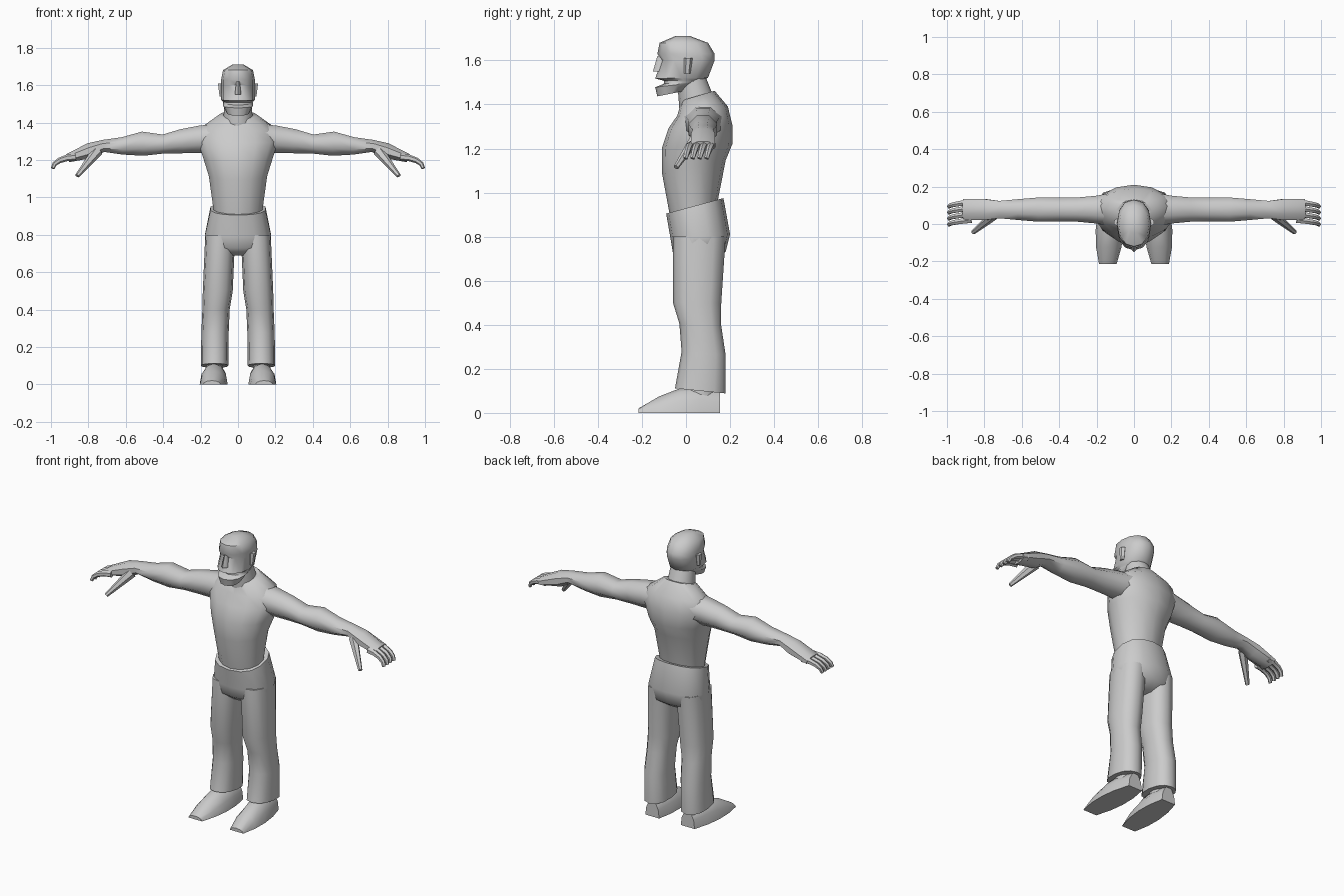
import bpy
import bmesh
from math import sin, cos, pi, radians
from mathutils import Vector

cube = bpy.data.objects.get("Cube")
if cube:
    bpy.data.objects.remove(cube, do_unlink=True)

tone = (0.6, 0.6, 0.6, 1)
grey = bpy.data.materials.new("plain grey")
grey.use_nodes = True
grey.diffuse_color = tone
grey.node_tree.nodes["Principled BSDF"].inputs["Base Color"].default_value = tone


def loft(name, rings):
    """Skin a list of equal point rings, cap both ends and shade smoothly."""
    bm = bmesh.new()
    loops = [[bm.verts.new(point) for point in ring] for ring in rings]
    for lower, upper in zip(loops, loops[1:]):
        for i in range(len(lower)):
            bm.faces.new((lower[i - 1], lower[i], upper[i], upper[i - 1]))
    bm.faces.new(loops[0])
    bm.faces.new(loops[-1])
    bmesh.ops.recalc_face_normals(bm, faces=bm.faces)
    mesh = bpy.data.meshes.new(name)
    bm.to_mesh(mesh)
    bm.free()
    mesh.materials.append(grey)
    obj = bpy.data.objects.new(name, mesh)
    bpy.context.collection.objects.link(obj)
    bpy.ops.object.select_all(action='DESELECT')
    bpy.context.view_layer.objects.active = obj
    obj.select_set(True)
    bpy.ops.object.shade_smooth_by_angle(angle=radians(50))


def rounded(value, power):
    """Raise to a power but keep the sign, to square off an ellipse."""
    return abs(value) ** power * (1 if value > 0 else -1)


def column(name, rings, count=12, power=1.0, side=1,
           centre=lambda t: 0, tilt=lambda t: 0):
    """Upright loft; each ring is height, front y, back y and half width."""
    loops = []
    for k, (height, front, back, half_width) in enumerate(rings):
        t = k / (len(rings) - 1)
        middle, half_depth = (front + back) / 2, (back - front) / 2
        loop = []
        for i in range(count):
            angle = 2 * pi * i / count
            across = half_width * rounded(sin(angle), power)
            along = half_depth * rounded(cos(angle), power)
            loop.append((side * (centre(t) + across), middle + along,
                         height + tilt(t) * along))
        loops.append(loop)
    loft(name, loops)


def limb(name, path, radii, side, count):
    """Loft along a path; each pair of radii is breadth and thickness."""
    points = [Vector(point) for point in path]
    loops = []
    for k, (point, (breadth, thickness)) in enumerate(zip(points, radii)):
        heading = points[min(k + 1, len(points) - 1)] - points[max(k - 1, 0)]
        heading.normalize()
        up = heading.cross(Vector((0, 1, 0))).normalized()
        sideways = up.cross(heading)
        loop = []
        for i in range(count):
            angle = 2 * pi * (i + 0.5) / count
            place = point + sideways * breadth * cos(angle) + up * thickness * sin(angle)
            loop.append((place.x * side, place.y, place.z))
        loops.append(loop)
    loft(name, loops)


# Shirt from the waist over the chest to the sloping shoulders
column("torso", [
    (.91, -.07, .14, .13), (1.12, -.11, .18, .16), (1.21, -.11, .21, .19),
    (1.3, -.08, .21, .22), (1.37, -.04, .19, .2), (1.44, -.02, .13, .1),
], count=14, tilt=lambda t: 0.3 * abs(2 * t - 1))
column("neck", [(1.4, -.03, .13, .08), (1.53, -.04, .08, .07)], tilt=lambda t: 0.3)

# Head with a heavy jaw, a notch for the open mouth and a jutting brow
column("head", [
    (1.45, -.13, 0, .06), (1.49, -.14, .06, .08), (1.5, -.1, .07, .08),
    (1.51, -.1, .08, .08), (1.52, -.14, .1, .09), (1.6, -.11, .13, .09),
    (1.63, -.13, .13, .09), (1.68, -.12, .1, .08), (1.71, -.05, .02, .03),
], power=0.9, tilt=lambda t: 0.2 * (1 - t) ** 4)
column("nose", [(1.55, -.15, -.09, .02), (1.62, -.13, -.09, .01)], count=6)

# Trouser seat with the waistband higher at the back
column("trouser_seat", [
    (.69, -.01, .12, .1), (.73, -.06, .18, .17),
    (.8, -.07, .2, .18), (.94, -.09, .17, .15),
], count=14, power=0.85, tilt=lambda t: 0.27 * t ** 3)


def shoe_section(t, side):
    """Half-round slice with a flat sole; t runs from heel to toe."""
    half_width = 0.075 * sin(pi * (0.15 + 0.7 * t)) ** 0.6
    height = 0.12 * cos(2 * abs(t - 0.3))
    return [(side * (0.12 + 0.02 * t - half_width * cos(pi * i / 6)),
             0.155 - 0.37 * t, height * sin(pi * i / 6)) for i in range(7)]


def finger_point(t, base):
    """Point on a quarter-circle curl; t runs from knuckle to tip."""
    bend = t * pi / 2
    return (0.87 + 0.12 * sin(bend), base - 0.025 * t, 1.155 + 0.06 * cos(bend))


# Sections from the shoulder to the knuckles: x, z, breadth, thickness
arm = [(.1, 1.32, .1, .08), (.2, 1.31, .08, .08), (.3, 1.3, .07, .07),
       (.4, 1.285, .07, .055), (.51, 1.287, .07, .07), (.62, 1.275, .06, .05),
       (.72, 1.275, .05, .035), (.79, 1.25, .06, .045), (.91, 1.21, .06, .025)]
steps = [i / 4 for i in range(5)]

for side, label in ((1, "left_"), (-1, "right_")):
    # Leg with a flared hem, ankle and shoe
    column(label + "trouser_leg", [
        (.1, -.05, .18, .073), (.27, -.02, .18, .073), (.4, -.03, .16, .073),
        (.5, -.06, .16, .08), (.8, -.06, .18, .08),
    ], power=0.85, side=side, centre=lambda t: 0.125 - 0.03 * t * t,
        tilt=lambda t: 0.1 * (t - 1))
    column(label + "ankle", [(z, 0, .13, .045) for z in (.07, .16)],
           side=side, centre=lambda t: 0.125)
    loft(label + "shoe", [shoe_section(t, side) for t in steps])

    column(label + "ear", [(1.54, -.01, .02, .01), (1.61, -.01, .03, .02)],
           count=6, side=side, centre=lambda t: 0.09)

    # Arm and palm, then a tapering thumb and curled fingers
    limb(label + "arm", [(x, 0.077, z) for x, z, *_ in arm],
         [section[2:] for section in arm], side, count=8)
    root, tip = Vector((.75, .045, 1.25)), Vector((.86, -.045, 1.115))
    limb(label + "thumb", [root.lerp(tip, t) for t in steps],
         [(0.024 - 0.012 * t, 0.03 - 0.018 * t) for t in steps], side, count=6)
    for i, finger in enumerate(("index", "middle", "ring", "little")):
        limb(label + finger + "_finger",
             [finger_point(t, 0.022 + 0.032 * i) for t in steps],
             [(0.018 - 0.007 * t, 0.02 - 0.01 * t) for t in steps], side, count=6)
